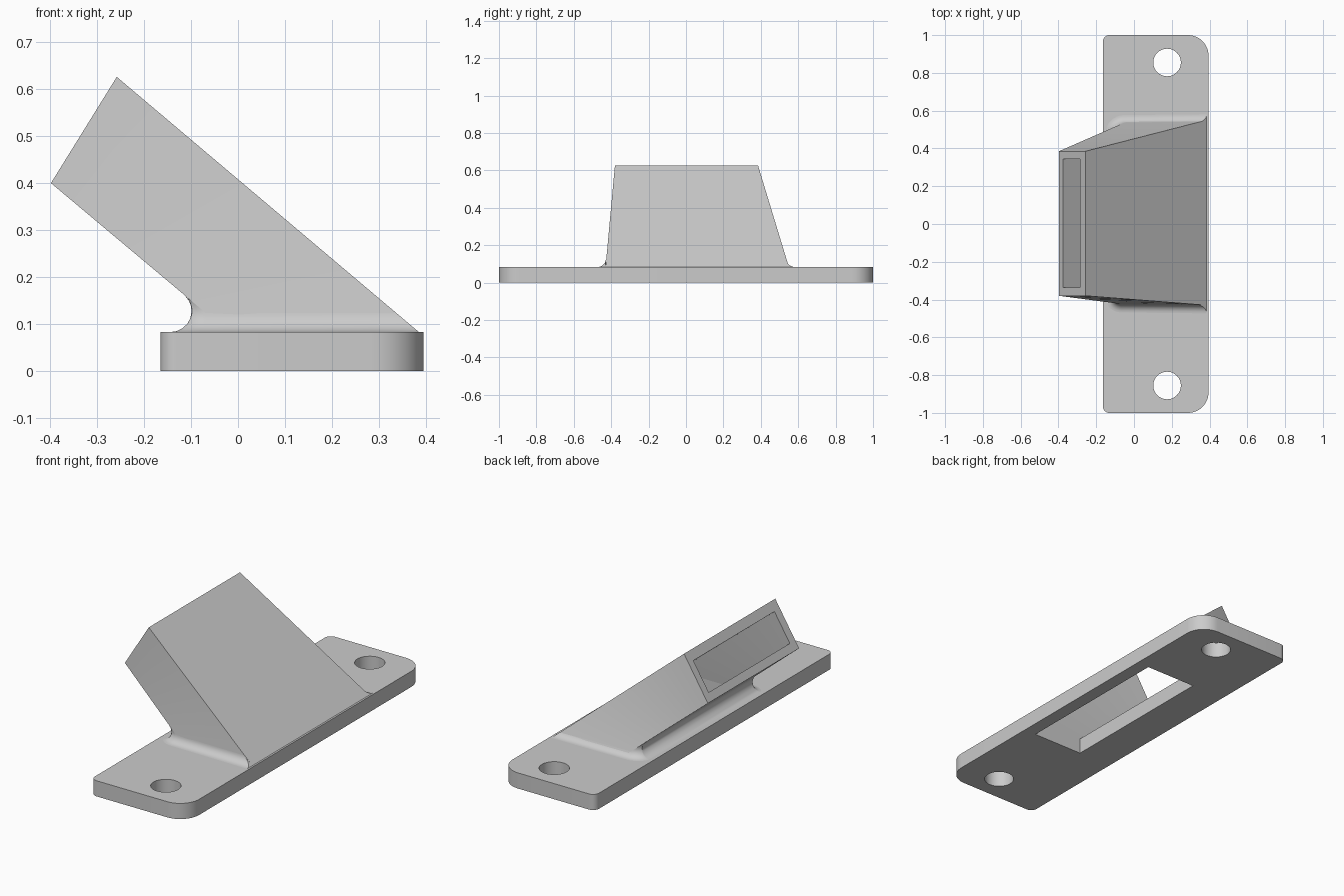
import bpy, bmesh, math
from mathutils import Vector

if "Cube" in bpy.data.objects:
    bpy.data.objects.remove(bpy.data.objects["Cube"], do_unlink=True)

grey = bpy.data.materials.new("light grey")
grey.use_nodes = True
GREY = (0.6, 0.6, 0.6, 1)
grey.diffuse_color = GREY
grey.node_tree.nodes["Principled BSDF"].inputs["Base Color"].default_value = GREY

TOP = 0.083          # upper face of the plate
R = 0.045            # fillet radius


def finish(bm, name):
    bmesh.ops.recalc_face_normals(bm, faces=bm.faces)
    mesh = bpy.data.meshes.new(name)
    bm.to_mesh(mesh)
    bm.free()
    ob = bpy.data.objects.new(name, mesh)
    bpy.context.collection.objects.link(ob)
    mesh.materials.append(grey)
    return ob


def smooth(ob):
    bpy.ops.object.select_all(action='DESELECT')
    ob.select_set(True)
    bpy.context.view_layer.objects.active = ob
    bpy.ops.object.shade_smooth_by_angle(angle=math.radians(35))


def bridge(bm, a, b):
    for i in range(len(a)):
        j = (i + 1) % len(a)
        bm.faces.new((a[i], a[j], b[j], b[i]))


def prism(name, outline, z0, z1):
    bm = bmesh.new()
    low = [bm.verts.new((x, y, z0)) for x, y in outline]
    high = [bm.verts.new((x, y, z1)) for x, y in outline]
    bm.faces.new(low)
    bm.faces.new(high)
    bridge(bm, low, high)
    return finish(bm, name)


def arc(cx, cy, r, start, sweep, n):
    return [(cx + r * math.cos(math.radians(start + sweep * i / n)),
             cy + r * math.sin(math.radians(start + sweep * i / n))) for i in range(n + 1)]


# Mounting plate with large rounded corners on one long side
outline = []
for sx, sy, r, start in ((1, 1, 0.11, 0), (-1, 1, 0.035, 90),
                         (-1, -1, 0.035, 180), (1, -1, 0.11, 270)):
    edge = 0.395 if sx > 0 else -0.165
    outline += arc(edge - sx * r, sy * (1 - r), r, start, 90, 12)
plate = prism("mounting_plate", outline, 0, TOP)

# Two screw holes and the duct opening
slot = [(0.03, -0.39), (0.325, -0.39), (0.325, 0.5), (0.03, 0.5)]
cutters = [prism("screw_hole_cutter", arc(0.175, s * 0.855, 0.073, 0, 360, 48)[:-1], -0.1, 0.2)
           for s in (-1, 1)]
cutters.append(prism("slot_cutter", slot, -0.1, 0.2))
bpy.context.view_layer.objects.active = plate
for cutter in cutters:
    mod = plate.modifiers.new("cut", 'BOOLEAN')
    mod.operation = 'DIFFERENCE'
    mod.solver = 'EXACT'
    mod.object = cutter
    bpy.ops.object.modifier_apply(modifier=mod.name)
    bpy.data.objects.remove(cutter, do_unlink=True)
smooth(plate)


# Slanted hollow spout, lofted from the plate to its open end
def section(x_low, z_low, x_high, z_high, y0, y1):
    return [Vector((x_low, y0, z_low)), Vector((x_high, y0, z_high)),
            Vector((x_high, y1, z_high)), Vector((x_low, y1, z_low))]


def loft(bm, base, end, steps=12):
    rings = [[bm.verts.new(a.lerp(b, i / steps)) for a, b in zip(base, end)]
             for i in range(steps + 1)]
    for a, b in zip(rings, rings[1:]):
        bridge(bm, a, b)
    return rings


outer_base = section(-0.02, TOP, 0.385, TOP, -0.43, 0.55)
outer_end = section(-0.398, 0.40, -0.258, 0.626, -0.38, 0.385)
inner_base = section(0.03, TOP, 0.325, TOP, -0.39, 0.5)
inner_end = section(-0.375, 0.437, -0.285, 0.582, -0.335, 0.345)
bm = bmesh.new()
outer = loft(bm, outer_base, outer_end)
inner = loft(bm, inner_base, inner_end)
bridge(bm, outer[-1], inner[-1])
bridge(bm, outer[0], inner[0])
smooth(finish(bm, "spout"))


# Fillet running around three sides of the spout foot
def fillet_section(contact, foot, angle, n=8):
    """Arc of a ball resting on the plate and touching the wall at contact."""
    rise = contact.z - TOP - R
    reach = math.sqrt(R * R - rise * rise)
    center = Vector((contact.x + reach * math.cos(angle),
                     contact.y + reach * math.sin(angle), TOP + R))
    end = math.atan2(rise, -reach)          # direction back to the wall
    sweep = (end - math.radians(270)) % -math.tau
    pts = []
    for i in range(n + 1):
        a = math.radians(270) + sweep * i / n
        flat = R * math.cos(a)
        pts.append(center + Vector((flat * math.cos(angle), flat * math.sin(angle),
                                    R * math.sin(a))))
    return pts + [foot.copy()]


def side_stations(edge_low, edge_high, end_low, sign):
    """Stations along one side wall, then turning round the lower corner."""
    def on_edge(z):
        return edge_low.lerp(end_low, (z - TOP) / (end_low.z - TOP))

    tilt = math.atan2(abs(edge_low.y - end_low.y), 0.54)
    z_side, z_under = TOP + R * (1 - math.sin(tilt)), 0.162
    near = on_edge(z_side)
    far = Vector((0.347, near.y + sign * 0.005, z_side))
    stations = [fillet_section(far, edge_high, sign * math.pi / 2)]
    for p in stations[0]:                   # trim flush with the sloping top
        p.x = 0.385 - (p.z - TOP) * 1.184
    for i in range(9):
        k = i / 8
        stations.append(fillet_section(on_edge(z_side + (z_under - z_side) * k),
                                       edge_low, sign * math.pi / 2 * (1 + k)))
    return stations


back = side_stations(outer_base[3], outer_base[2], outer_end[3], 1)
front = side_stations(outer_base[0], outer_base[1], outer_end[0], -1)
bm = bmesh.new()
rings = [[bm.verts.new(p) for p in s] for s in back + front[::-1]]
for a, b in zip(rings, rings[1:]):
    bridge(bm, a, b)
bm.faces.new(rings[0])
bm.faces.new(rings[-1])
smooth(finish(bm, "foot_fillet"))
